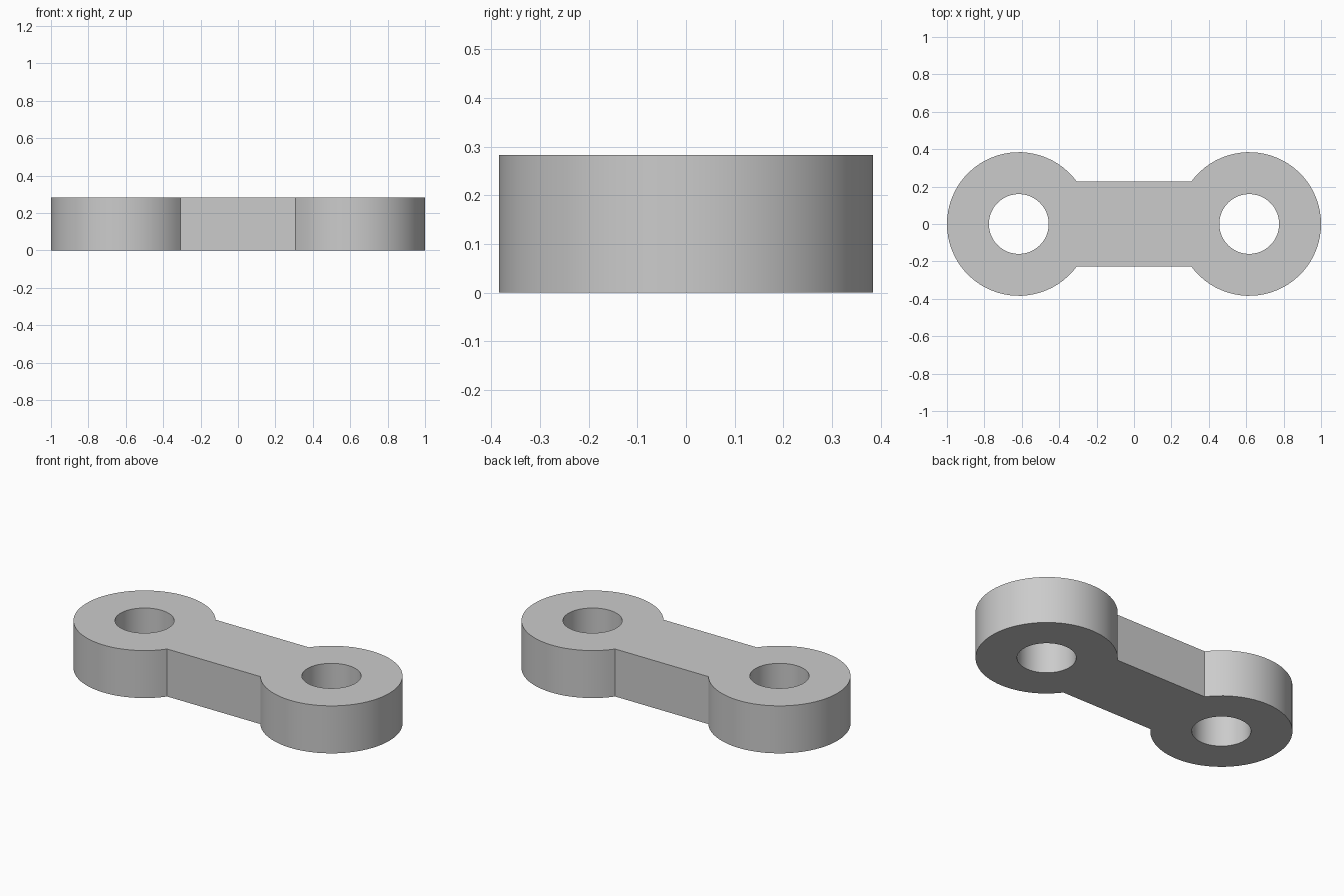
import bpy
import bmesh
import math

cube = bpy.data.objects.get("Cube")
if cube:
    bpy.data.objects.remove(cube, do_unlink=True)

CENTRE = 0.616      # distance of each eye from the middle
OUTER = 0.384       # eye radius
HOLE = 0.16         # bore radius
HALF_WIDTH = 0.228  # half width of the web
HEIGHT = 0.283


def arc(cx, radius, start, end, steps):
    """Points along an arc, both ends included."""
    angles = [start + (end - start) * i / steps for i in range(steps + 1)]
    return [(cx + radius * math.cos(a), radius * math.sin(a)) for a in angles]


def add_loop(bm, points):
    """Closed ring of edges on the ground plane."""
    verts = [bm.verts.new((x, y, 0)) for x, y in points]
    for a, b in zip(verts, verts[1:] + verts[:1]):
        bm.edges.new((a, b))


bm = bmesh.new()

# Outline: two round eyes joined by a straight web
meet = math.pi - math.asin(HALF_WIDTH / OUTER)
right_eye = arc(CENTRE, OUTER, -meet, meet, 56)
left_eye = [(-x, -y) for x, y in right_eye]
add_loop(bm, right_eye + left_eye)

# Bores
for side in (-1, 1):
    add_loop(bm, arc(side * CENTRE, HOLE, 0, math.tau, 48)[:-1])

# Fill the plan and raise it to full height
bmesh.ops.triangle_fill(bm, edges=bm.edges[:], use_beauty=True, normal=(0, 0, 1))
raised = bmesh.ops.extrude_face_region(bm, geom=bm.faces[:], use_keep_orig=True)
top = [g for g in raised["geom"] if isinstance(g, bmesh.types.BMVert)]
bmesh.ops.translate(bm, verts=top, vec=(0, 0, HEIGHT))
bmesh.ops.recalc_face_normals(bm, faces=bm.faces[:])

mesh = bpy.data.meshes.new("link_plate")
bm.to_mesh(mesh)
bm.free()
link = bpy.data.objects.new("link_plate", mesh)
bpy.context.collection.objects.link(link)

# Plain grey metal
grey = bpy.data.materials.new("light_grey")
grey.use_nodes = True
colour = (0.6, 0.6, 0.6, 1)
grey.diffuse_color = colour
grey.node_tree.nodes["Principled BSDF"].inputs["Base Color"].default_value = colour
mesh.materials.append(grey)

# Smooth round walls, crisp edges
bpy.ops.object.select_all(action="DESELECT")
link.select_set(True)
bpy.context.view_layer.objects.active = link
bpy.ops.object.shade_smooth_by_angle(angle=math.radians(30))
